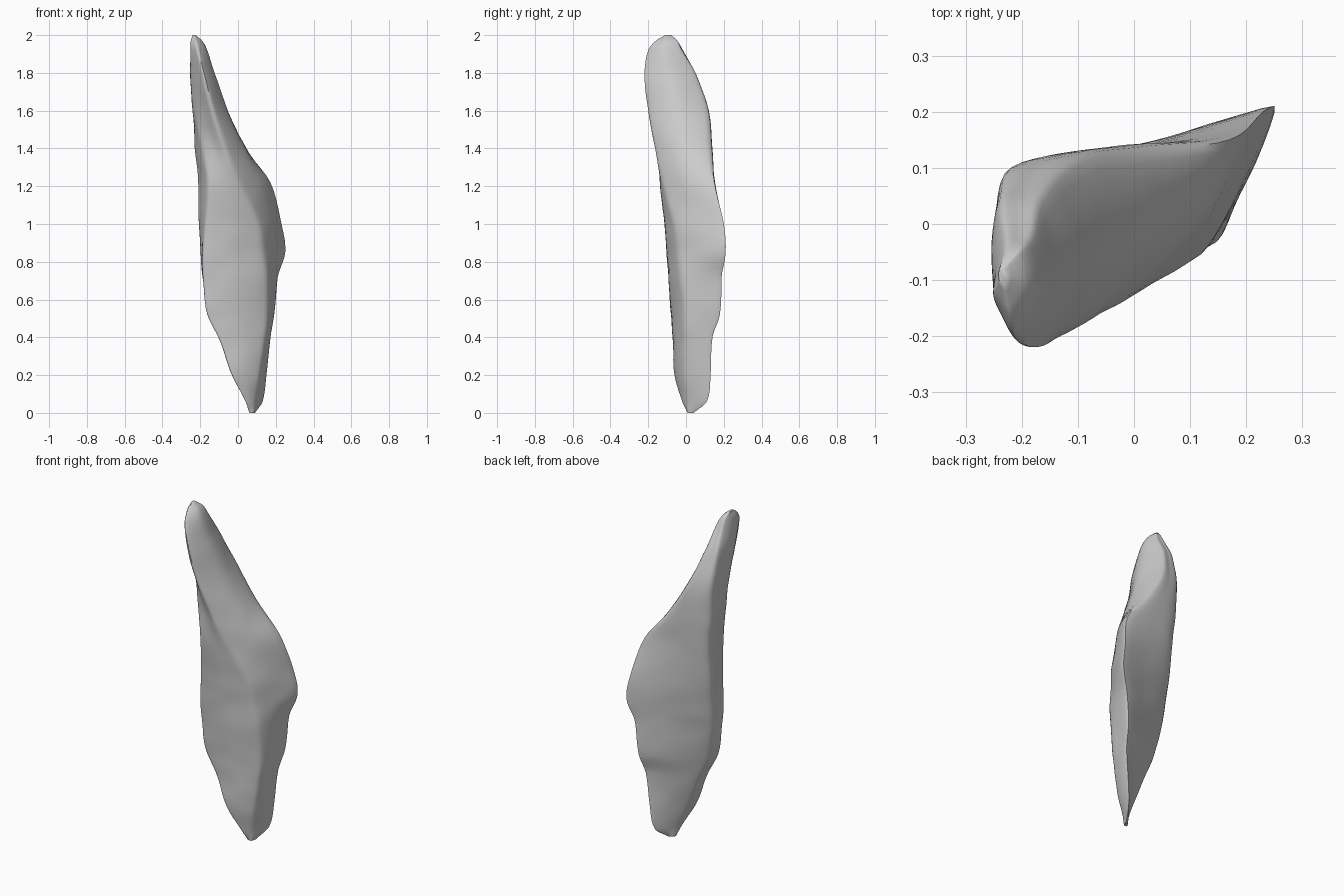
import bpy
import bmesh
from mathutils import Vector, noise

default_cube = bpy.data.objects.get("Cube")
if default_cube:
    bpy.data.objects.remove(default_cube, do_unlink=True)

# Cross-sections: height, then x, y of the rim, back, left and front corners
SECTIONS = [
    (0, .09, .04, .07, .03, .06, .01, .08, .01),
    (.06, .13, .11, .06, .03, .04, -.02, .09, .01),
    (.2, .15, .13, 0, .01, -.03, -.06, .11, -.01),
    (.4, .17, .14, -.08, .01, -.1, -.07, .14, -.01),
    (.52, .19, .18, -.13, .01, -.16, -.08, .15, -.01),
    (.72, .21, .19, -.17, .03, -.18, -.09, .15, -.03),
    (.85, .25, .21, -.18, .05, -.18, -.1, .13, -.04),
    (1, .23, .2, -.19, .07, -.17, -.11, .11, -.06),
    (1.22, .17, .15, -.2, .09, -.16, -.13, .01, -.12),
    (1.4, .03, .13, -.22, .09, -.19, -.11, -.06, -.16),
    (1.6, -.09, .11, -.23, .09, -.23, -.08, -.13, -.2),
    (1.8, -.16, .04, -.24, .04, -.25, -.1, -.18, -.22),
    (1.92, -.18, -.03, -.23, -.02, -.25, -.13, -.21, -.2),
    (1.97, -.2, -.05, -.23, -.05, -.25, -.12, -.22, -.16),
    (2, -.23, -.08, -.24, -.08, -.24, -.1, -.23, -.11),
]
# Outward swell of each side and softness of each corner; the neck is rounder
BULGE_BODY, BULGE_NECK = (.02, .08, .08, .05), (.09, .06, .06, .18)
SOFT_BODY, SOFT_NECK = (.3, .9, .4, .5), (.8, .9, .6, .7)
STEPS = 5


def blend(body, neck, z):
    """Mix body and neck settings by height."""
    t = min(1, max(0, (z - 1.1) * 3))
    return [a + (b - a) * t for a, b in zip(body, neck)]


def hermite(a, b, tangent_a, tangent_b, t):
    s = 1 - t
    return (a * (1 + 2 * t) * s * s + tangent_a * t * s * s
            + b * (3 - 2 * t) * t * t - tangent_b * t * t * s)


def control_ring(section):
    """Four corners with a swollen midpoint between each pair."""
    z, values = section[0], section[1:]
    bulge = blend(BULGE_BODY, BULGE_NECK, z)
    corners = [Vector((values[i], values[i + 1], z)) for i in range(0, len(values), 2)]
    ring = []
    for i, corner in enumerate(corners):
        side = corners[(i + 1) % len(corners)] - corner
        outward = Vector((side.y, -side.x, 0))
        ring += [corner, corner + side / 2 + outward * bulge[i]]
    return ring


def smooth_ring(ring):
    """Closed smooth outline through the control points."""
    count = len(ring)
    softness = blend(SOFT_BODY, SOFT_NECK, ring[0].z)
    tangents = []
    for i in range(count):
        soft = 1 if i % 2 else softness[i // 2]
        tangents.append((ring[(i + 1) % count] - ring[i - 1]) / 2 * soft)
    return [hermite(ring[i], ring[(i + 1) % count], tangents[i],
                    tangents[(i + 1) % count], step / STEPS)
            for i in range(count) for step in range(STEPS)]


def column_slope(rings, k, j):
    """Tangent along the height, per unit of z."""
    low, high = rings[max(k - 1, 0)][j], rings[min(k + 1, len(rings) - 1)][j]
    return (high - low) / (high.z - low.z)


def loft(sections):
    """Blend the outlines smoothly along the height."""
    rings = [smooth_ring(control_ring(s)) for s in sections]
    result = []
    for k in range(len(rings) - 1):
        height = rings[k + 1][0].z - rings[k][0].z
        for step in range(STEPS):
            result.append([
                hermite(a, rings[k + 1][j], column_slope(rings, k, j) * height,
                        column_slope(rings, k + 1, j) * height, step / STEPS)
                for j, a in enumerate(rings[k])])
    return result + [rings[-1]]


# Stone shard body
bm = bmesh.new()
rows = [[bm.verts.new(p) for p in ring] for ring in loft(SECTIONS)]
for lower, upper in zip(rows, rows[1:]):
    for j in range(len(lower)):
        bm.faces.new((lower[j - 1], lower[j], upper[j], upper[j - 1]))
bm.faces.new(rows[0])
bm.faces.new(rows[-1])
bmesh.ops.recalc_face_normals(bm, faces=bm.faces)

# Shallow weathered undulation, fading out at both tips
bm.normal_update()
moves = [(v, v.normal * noise.noise(v.co * 9) * .003 * min(1, v.co.z * 4, (2 - v.co.z) * 4))
         for v in bm.verts]
for vert, move in moves:
    vert.co += move

mesh = bpy.data.meshes.new("stone_shard")
bm.to_mesh(mesh)
bm.free()
shard = bpy.data.objects.new("stone_shard", mesh)
bpy.context.collection.objects.link(shard)

# Plain grey stone
stone = bpy.data.materials.new("grey_stone")
stone.use_nodes = True
colour = (.6, .6, .6, 1)
stone.diffuse_color = colour
stone.node_tree.nodes["Principled BSDF"].inputs["Base Color"].default_value = colour
mesh.materials.append(stone)

bpy.context.view_layer.objects.active = shard
shard.select_set(True)
bpy.ops.object.shade_smooth_by_angle(angle=.9)
